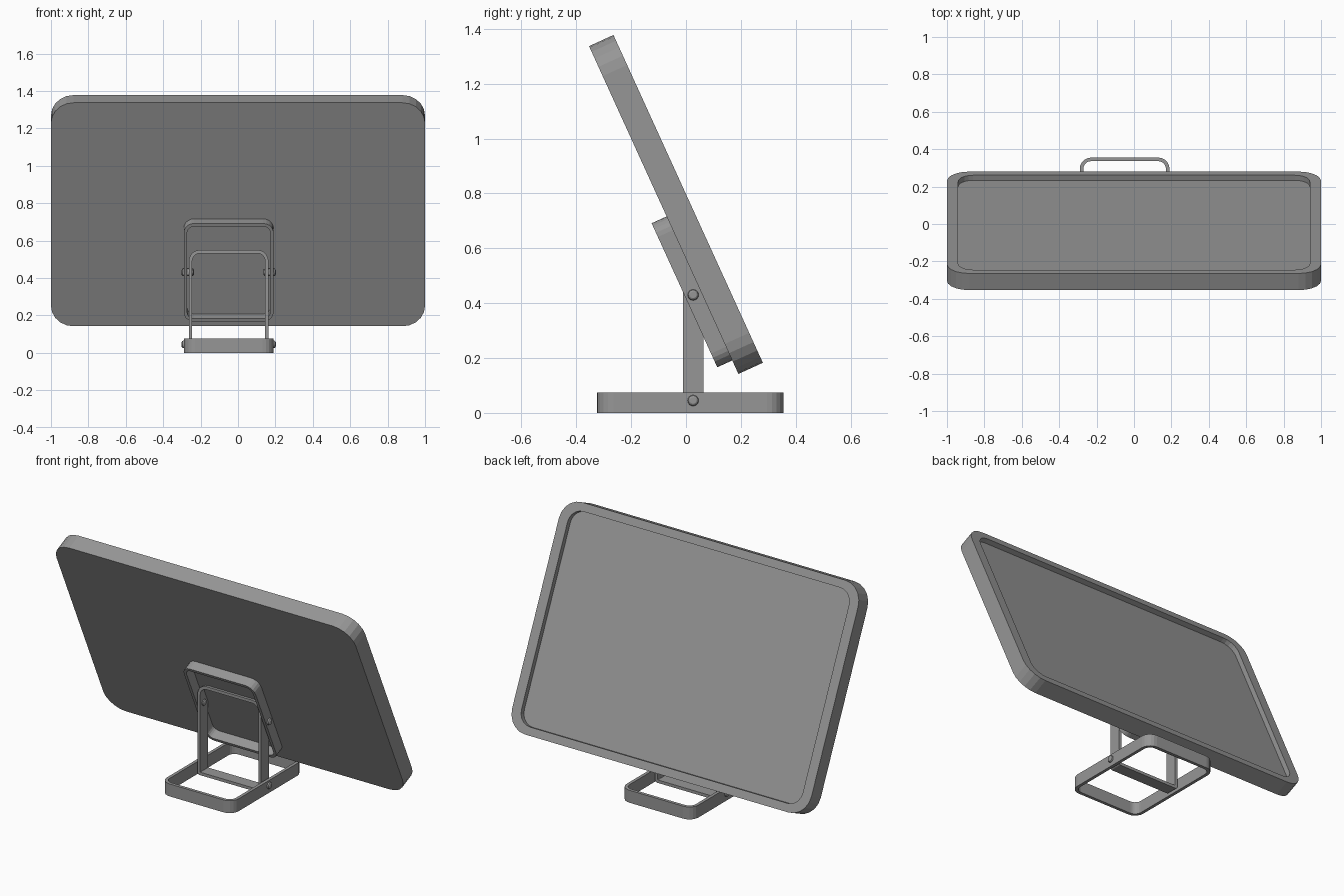
import bpy, bmesh
from math import radians, sin, cos, pi
from mathutils import Matrix

if "Cube" in bpy.data.objects:
    bpy.data.objects.remove(bpy.data.objects["Cube"])

SEG = 5     # segments per rounded corner
CX = -0.05  # stand centre in x

grey = bpy.data.materials.new("dark_grey")
grey.diffuse_color = (0.306, 0.306, 0.306, 1)
grey.use_nodes = True
grey.node_tree.nodes["Principled BSDF"].inputs["Base Color"].default_value = grey.diffuse_color


def rounded(x0, x1, y0, y1, r_low, r_high, z):
    """Rounded rectangle outline with separate lower and upper corner radii."""
    pts = []
    for sx, sy, start in ((1, 1, 0), (-1, 1, 90), (-1, -1, 180), (1, -1, 270)):
        r = r_high if sy > 0 else r_low
        cx = x1 - r if sx > 0 else x0 + r
        cy = y1 - r if sy > 0 else y0 + r
        for i in range(SEG + 1):
            a = radians(start + 90 * i / SEG)
            pts.append((cx + r * cos(a), cy + r * sin(a), z))
    return pts


def finish(name, bm, matrix):
    bmesh.ops.recalc_face_normals(bm, faces=bm.faces)
    mesh = bpy.data.meshes.new(name)
    bm.to_mesh(mesh)
    bm.free()
    mesh.materials.append(grey)
    ob = bpy.data.objects.new(name, mesh)
    ob.matrix_world = matrix
    bpy.context.collection.objects.link(ob)


def loft(name, outlines, matrix, closed):
    """Bridge successive outlines; close into a ring or cap both ends."""
    bm = bmesh.new()
    rings = [[bm.verts.new(p) for p in o] for o in outlines]
    pairs = list(zip(rings, rings[1:]))
    if closed:
        pairs.append((rings[-1], rings[0]))
    for a, b in pairs:
        n = len(a)
        for i in range(n):
            j = (i + 1) % n
            bm.faces.new((a[i], a[j], b[j], b[i]))
    if not closed:
        bm.faces.new(rings[0])
        bm.faces.new(rings[-1])
    finish(name, bm, matrix)


def frame(name, x0, x1, y0, y1, z0, z1, t, r_low, r_high, matrix):
    """Open rectangular band of wall thickness t."""
    outer = (x0, x1, y0, y1, r_low, r_high)
    inner = (x0 + t, x1 - t, y0 + t, y1 - t,
             max(r_low - t, 0.004), max(r_high - t, 0.004))
    loft(name, [rounded(*outer, z0), rounded(*outer, z1),
                rounded(*inner, z1), rounded(*inner, z0)], matrix, True)


# Tilted panel: local y runs up the panel, local +z points out of its back
tilt = Matrix.Translation((0, 0.191, 0.142)) @ Matrix.Rotation(radians(114.5), 4, 'X')
L, T = 1.313, 0.098
body = (-1, 1, 0, L, 0.12, 0.12)
screen = (-0.94, 0.94, 0.047, L - 0.047, 0.08, 0.08)
loft("display_panel", [rounded(*body, 0), rounded(*body, -T),
                       rounded(*screen, -T), rounded(*screen, -T + 0.03)], tilt, False)

# Mounting bracket on the back of the panel
frame("panel_bracket", CX - 0.24, CX + 0.24, 0.054, 0.631, 0, 0.06,
      0.018, 0.055, 0.055, tilt)

# Upright loop: local y is up, local z points to the front
upright = Matrix.Translation((0, 0.026, 0)) @ Matrix.Rotation(radians(90), 4, 'X')
frame("upright_loop", CX - 0.213, CX + 0.213, 0.004, 0.55, -0.037, 0.037,
      0.018, 0.015, 0.06, upright)

# Base loop on the table
frame("base_loop", CX - 0.24, CX + 0.24, -0.325, 0.355, 0, 0.075,
      0.019, 0.06, 0.06, Matrix.Identity(4))


def pin(name, side, z, half):
    """Pivot pin with rounded ends, turned around the x axis."""
    profile = [(-half, 0), (-half, 0.012), (-half + 0.004, 0.018), (-half + 0.010, 0.02)]
    profile += [(-x, r) for x, r in reversed(profile)]
    bm = bmesh.new()
    vs = [bm.verts.new((x, 0, r)) for x, r in profile]
    es = [bm.edges.new(e) for e in zip(vs, vs[1:])]
    bmesh.ops.spin(bm, geom=vs + es, cent=(0, 0, 0), axis=(1, 0, 0),
                   angle=2 * pi, steps=16)
    bmesh.ops.remove_doubles(bm, verts=bm.verts, dist=1e-5)
    # outer ends of all pins line up
    finish(name, bm, Matrix.Translation((CX + side * (0.252 - half), 0.026, z)))


# Upper pins show inside the upright, lower pins stop inside its wall
for label, z, half in (("upper", 0.43, 0.033), ("lower", 0.045, 0.026)):
    for tag, side in (("left", -1), ("right", 1)):
        pin(f"{label}_pivot_{tag}", side, z, half)
